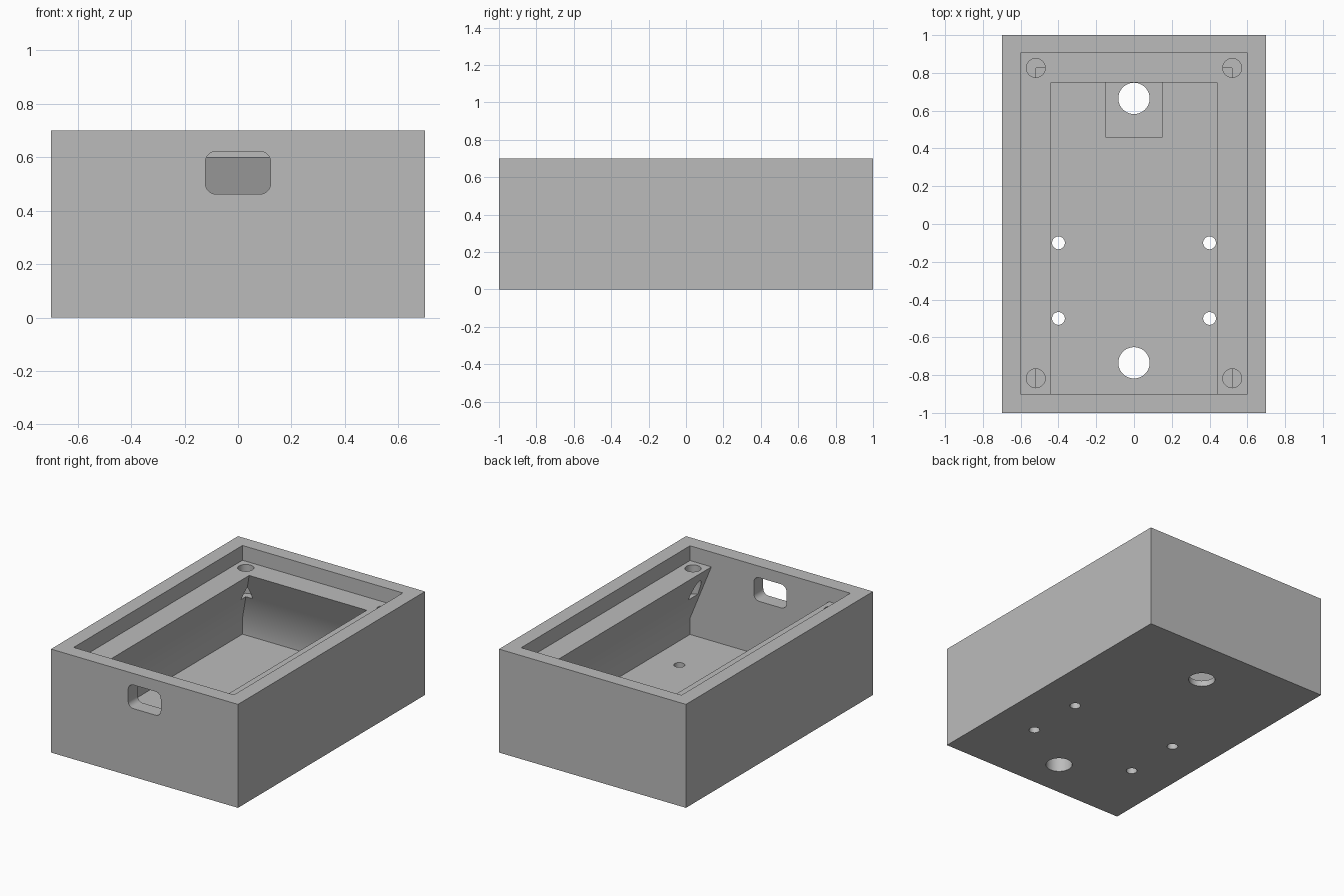
import bpy
import bmesh
from math import radians

old = bpy.data.objects.get("Cube")
if old:
    bpy.data.objects.remove(old, do_unlink=True)

WIDTH, LENGTH, HEIGHT = 1.4, 2.0, 0.7
INNER_X, FRONT_Y, BACK_Y = 0.6, -0.9, 0.905   # inner faces of the walls
LIP_X, LIP_Y = 0.44, 0.748                    # inner edges of the ledge
FLOOR, SLOPE, LEDGE = 0.1, 0.21, 0.6          # heights

grey = bpy.data.materials.new("plain grey")
grey.use_nodes = True
grey.diffuse_color = (0.5, 0.5, 0.5, 1)
grey.node_tree.nodes["Principled BSDF"].inputs["Base Color"].default_value = grey.diffuse_color


def add_object(name, bm):
    bmesh.ops.recalc_face_normals(bm, faces=bm.faces)
    mesh = bpy.data.meshes.new(name)
    bm.to_mesh(mesh)
    bm.free()
    mesh.materials.append(grey)
    obj = bpy.data.objects.new(name, mesh)
    bpy.context.collection.objects.link(obj)
    return obj


def loft(name, sections):
    """Stack rectangles (z, half width, front y, back y) into a closed solid."""
    bm = bmesh.new()
    rings = [[bm.verts.new(p) for p in ((-x, f, z), (x, f, z), (x, b, z), (-x, b, z))]
             for z, x, f, b in sections]
    for low, high in zip(rings, rings[1:]):
        for i in range(4):
            j = (i + 1) % 4
            bm.faces.new((low[i], low[j], high[j], high[i]))
    bm.faces.new(rings[0])
    bm.faces.new(rings[-1])
    return add_object(name, bm)


def drill(name, x, y, radius, low, high, sides=40):
    bm = bmesh.new()
    bmesh.ops.create_cone(bm, cap_ends=True, segments=sides, radius1=radius,
                          radius2=radius, depth=high - low)
    bmesh.ops.translate(bm, verts=bm.verts, vec=(x, y, (low + high) / 2))
    return add_object(name, bm)


def port_cutter():
    """Slot with four rounded corners running along y."""
    bm = bmesh.new()
    bmesh.ops.create_cube(bm, size=1)
    bmesh.ops.scale(bm, verts=bm.verts, vec=(0.244, 0.3, 0.16))
    bmesh.ops.translate(bm, verts=bm.verts, vec=(0, -0.95, 0.542))
    edges = [e for e in bm.edges if abs(e.verts[0].co.y - e.verts[1].co.y) > 0.1]
    bmesh.ops.bevel(bm, geom=edges, offset=0.04, segments=8, profile=0.5, affect='EDGES')
    return add_object("port_cutter", bm)


# Solid outer block
enclosure = loft("enclosure_base", [(z, WIDTH / 2, -LENGTH / 2, LENGTH / 2) for z in (0, HEIGHT)])

# Main cavity with sloping ledge supports, then the lid recess above it
cutters = [
    loft("cavity_cutter", [(FLOOR, INNER_X, FRONT_Y, BACK_Y),
                           (SLOPE, INNER_X, FRONT_Y, BACK_Y),
                           (LEDGE, LIP_X, FRONT_Y, LIP_Y),
                           (LEDGE + 0.05, LIP_X, FRONT_Y, LIP_Y)]),
    loft("lid_recess_cutter", [(z, INNER_X, FRONT_Y, BACK_Y) for z in (LEDGE, HEIGHT + 0.1)]),
    # Shallow pocket in the floor around the rear hole
    loft("floor_pocket_cutter", [(z, 0.15, 0.46, 0.87) for z in (0.04, 0.15)]),
    port_cutter(),
]

# Large floor holes
for y in (0.665, -0.735):
    cutters.append(drill("floor_hole_cutter", 0, y, 0.083, -0.1, 0.15, 48))

# Small mounting holes and blind screw holes in the ledge
for side in (-1, 1):
    for y in (-0.1, -0.5):
        cutters.append(drill("mount_hole_cutter", side * 0.4, y, 0.034, -0.1, 0.15))
    for y in (0.826, -0.817):
        cutters.append(drill("screw_hole_cutter", side * 0.52, y, 0.05, 0.405, 0.65))

# Cut everything out of the block
bpy.ops.object.select_all(action='DESELECT')
enclosure.select_set(True)
bpy.context.view_layer.objects.active = enclosure
for cutter in cutters:
    cutter.hide_render = True
    cut = enclosure.modifiers.new(cutter.name, 'BOOLEAN')
    cut.operation = 'DIFFERENCE'
    cut.solver = 'EXACT'
    cut.object = cutter
    bpy.ops.object.modifier_apply(modifier=cut.name)
    bpy.data.objects.remove(cutter, do_unlink=True)

bpy.ops.object.shade_smooth_by_angle(angle=radians(30))
